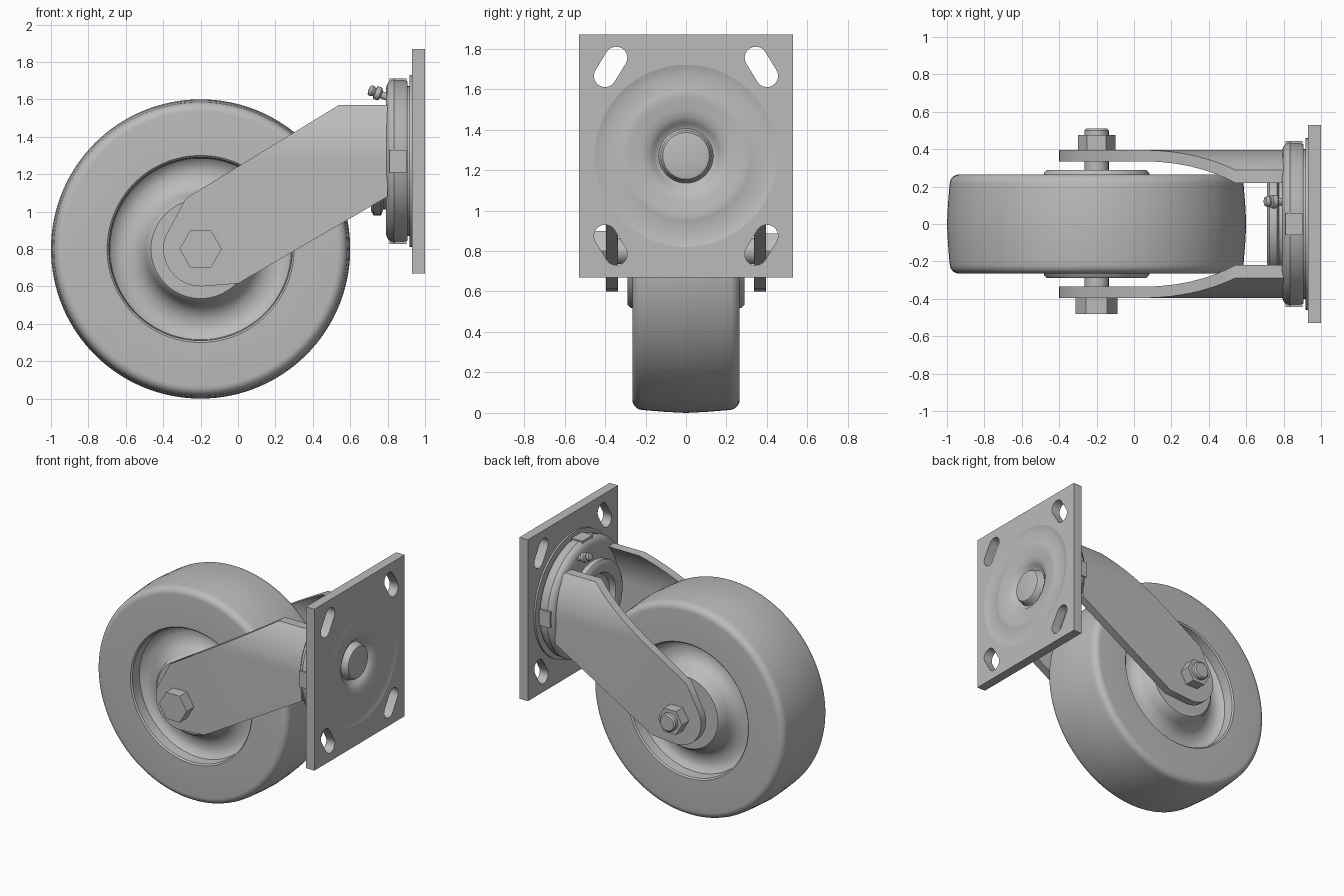
import bpy, bmesh, math
from mathutils import Matrix, Vector

if "Cube" in bpy.data.objects:
    bpy.data.objects.remove(bpy.data.objects["Cube"])

steel = bpy.data.materials.new("plain_grey")
steel.use_nodes = True
grey = (0.5, 0.5, 0.5, 1)
steel.diffuse_color = grey
steel.node_tree.nodes["Principled BSDF"].inputs["Base Color"].default_value = grey

# Frames whose local z runs along the swivel axis (x) or the axle (y)
SWIVEL = Matrix(((0, 0, 1, 0), (1, 0, 0, 0), (0, 1, 0, 1.27), (0, 0, 0, 1)))
AXLE = Matrix(((0, 1, 0, -0.2), (0, 0, 1, 0), (1, 0, 0, 0.8), (0, 0, 0, 1)))


def finish(name, mesh, smooth=True):
    mesh.materials.clear()
    mesh.materials.append(steel)
    ob = bpy.data.objects.new(name, mesh)
    bpy.context.collection.objects.link(ob)
    if smooth:
        bpy.ops.object.select_all(action='DESELECT')
        ob.select_set(True)
        bpy.context.view_layer.objects.active = ob
        bpy.ops.object.shade_smooth_by_angle(angle=math.radians(35))
    return ob


def from_bmesh(name, bm, smooth=True):
    bmesh.ops.recalc_face_normals(bm, faces=bm.faces)
    mesh = bpy.data.meshes.new(name)
    bm.to_mesh(mesh)
    bm.free()
    return finish(name, mesh, smooth)


def lathe(name, profile, frame, sides=96, smooth=True):
    """Spin (along, radius) points round the local z of a frame."""
    bm = bmesh.new()
    verts = [bm.verts.new((0, r, h)) for h, r in profile]
    edges = [bm.edges.new(pair) for pair in zip(verts, verts[1:])]
    bmesh.ops.spin(bm, geom=verts + edges, axis=(0, 0, 1), cent=(0, 0, 0),
                   angle=2 * math.pi, steps=sides, use_duplicate=False)
    bmesh.ops.remove_doubles(bm, verts=bm.verts, dist=0.0005)
    bm.transform(frame)
    return from_bmesh(name, bm, smooth)


def arc(cx, cy, r, start, end, steps):
    angles = [math.radians(start + (end - start) * i / steps) for i in range(steps + 1)]
    return [(cx + r * math.cos(a), cy + r * math.sin(a)) for a in angles]


# Wheel: crowned tread, rounded shoulders, dished sides and raised hub
half = [(0, 0.8), (0.1, 0.795), (0.2, 0.787)]
half += arc(0.215, 0.735, 0.05, 80, 0, 6)
half += [(0.265, 0.5), (0.255, 0.49), (0.18, 0.485), (0.155, 0.46), (0.145, 0.42),
         (0.15, 0.37), (0.175, 0.325), (0.22, 0.295), (0.275, 0.28), (0.29, 0.265), (0.29, 0)]
lathe("wheel", [(-h, r) for h, r in reversed(half[1:])] + half, AXLE, 128)

# Axle bolt with hexagonal head and nut
lathe("axle", [(-0.4, 0), (-0.4, 0.065), (0.5, 0.065), (0.51, 0.055), (0.51, 0)], AXLE, 32)
for name, a, b, r in (("bolt_head", -0.48, -0.395, 0.113), ("axle_nut", 0.395, 0.475, 0.1)):
    lathe(name, [(a, 0), (a, r), (b, r), (b, 0)], AXLE, 6, smooth=False)


# Fork arms: flat below, curving in round the swivel above its centre
def bend(z, radius):
    return radius - math.sqrt(radius ** 2 - max(0, z - 1.27) ** 2)


outline = [(0.54, 1.57), (0.8, 1.57), (0.8, 1.08), (0.0, 0.615)]
outline += arc(-0.2, 0.8, 0.2, 270, 160, 10) + [(-0.28, 1.07)]
for name, side in (("left_fork_arm", 1), ("right_fork_arm", -1)):
    bm = bmesh.new()
    outer = bm.faces.new([bm.verts.new((x, 0.395, z)) for x, z in outline])
    inner = bmesh.ops.extrude_face_region(bm, geom=[outer], use_keep_orig=True)["geom"]
    for v in inner:
        if isinstance(v, bmesh.types.BMVert):
            v.co.y = 0.335
    for i in range(10):
        bmesh.ops.bisect_plane(bm, geom=bm.verts[:] + bm.edges[:] + bm.faces[:],
                               plane_co=(0, 0, 1.27 + 0.03 * i), plane_no=(0, 0, 1))
    for v in bm.verts:
        v.co.y -= bend(v.co.z, 0.48 if v.co.y > 0.36 else 0.45)
        v.co.y *= side
    from_bmesh(name, bm)

# Swivel: raceway cup, seal ring, kingpin collar and lower ball race
lathe("raceway_cup", [(0.79, 0), (0.79, 0.385), (0.797, 0.41), (0.812, 0.43), (0.835, 0.44),
                      (0.845, 0.435), (0.89, 0.435), (0.905, 0.425), (0.905, 0)], SWIVEL)
lathe("raceway_core", [(0.9, 0), (0.9, 0.4), (0.94, 0.4), (0.94, 0)], SWIVEL)
lathe("seal_ring", [(0.917, 0), (0.917, 0.46), (0.931, 0.46), (0.931, 0)], SWIVEL)
lathe("lower_race", [(0.76, 0), (0.755, 0.18), (0.72, 0.2), (0.71, 0.23), (0.712, 0.27),
                     (0.725, 0.29), (0.765, 0.29), (0.775, 0.26), (0.8, 0.26)], SWIVEL)
lathe("kingpin", [(0.73, 0), (0.73, 0.11), (0.74, 0.125), (0.78, 0.125)], SWIVEL, 48)

# Crimped tabs round the cup
for i in range(4):
    bm = bmesh.new()
    bmesh.ops.create_cube(bm, size=1)
    bm.transform(SWIVEL @ Matrix.Rotation(math.pi / 2 * i, 4, 'Z')
                 @ Matrix.Translation((0.43, 0, 0.855)) @ Matrix.Diagonal((0.025, 0.12, 0.09, 1)))
    from_bmesh("crimp_tab_%d" % (i + 1), bm, smooth=False)

# Grease nipple leaning out of the cup
axis = Vector((-0.09, 0, 0.035)).to_track_quat('Z', 'Y').to_matrix().to_4x4()
lathe("grease_nipple", [(-0.03, 0.02), (0.035, 0.02), (0.045, 0.036), (0.07, 0.036),
                        (0.075, 0.022), (0.09, 0.03), (0.105, 0.025), (0.11, 0)],
      Matrix.Translation((0.8, 0.12, 1.612)) @ axis, 24)

# Mounting plate with four slanted slots and a round opening
RIM = 0.45
loops = [[(-0.53, -0.6), (0.53, -0.6), (0.53, 0.6), (-0.53, 0.6)],
         arc(0, 0, RIM, 0, 360, 96)[:-1]]
tilt = math.degrees(math.atan2(0.09, -0.055))
slot = arc(0.345, 0.485, 0.055, tilt - 90, tilt + 90, 10)
slot += arc(0.4, 0.395, 0.055, tilt + 90, tilt + 270, 10)
loops += [[(sx * x, sy * y) for x, y in slot] for sx in (1, -1) for sy in (1, -1)]
curve = bpy.data.curves.new("plate_outline", 'CURVE')
curve.dimensions = '2D'
curve.fill_mode = 'BOTH'
curve.extrude = 0.035
for loop in loops:
    spline = curve.splines.new('POLY')
    spline.points.add(len(loop) - 1)
    for point, (x, y) in zip(spline.points, loop):
        point.co = (x, y, 0, 1)
    spline.use_cyclic_u = True
helper = bpy.data.objects.new("plate_outline", curve)
bpy.context.collection.objects.link(helper)
plate = bpy.data.meshes.new_from_object(helper.evaluated_get(bpy.context.evaluated_depsgraph_get()))
bpy.data.objects.remove(helper)
plate.transform(SWIVEL @ Matrix.Translation((0, 0, 0.965)))
finish("mounting_plate", plate)

# Pressed centre of the plate: shallow rings, deep groove and domed pin head
lathe("plate_centre", [(0.93, 0), (0.93, RIM), (1.0, RIM), (0.994, 0.43), (0.99, 0.4), (0.99, 0.35),
                       (0.995, 0.32), (0.998, 0.305), (0.994, 0.28), (0.99, 0.23), (0.982, 0.195),
                       (0.965, 0.165), (0.945, 0.15), (0.94, 0.135), (0.95, 0.127),
                       (0.975, 0.125), (0.988, 0.115), (0.992, 0.1), (0.992, 0)], SWIVEL)
